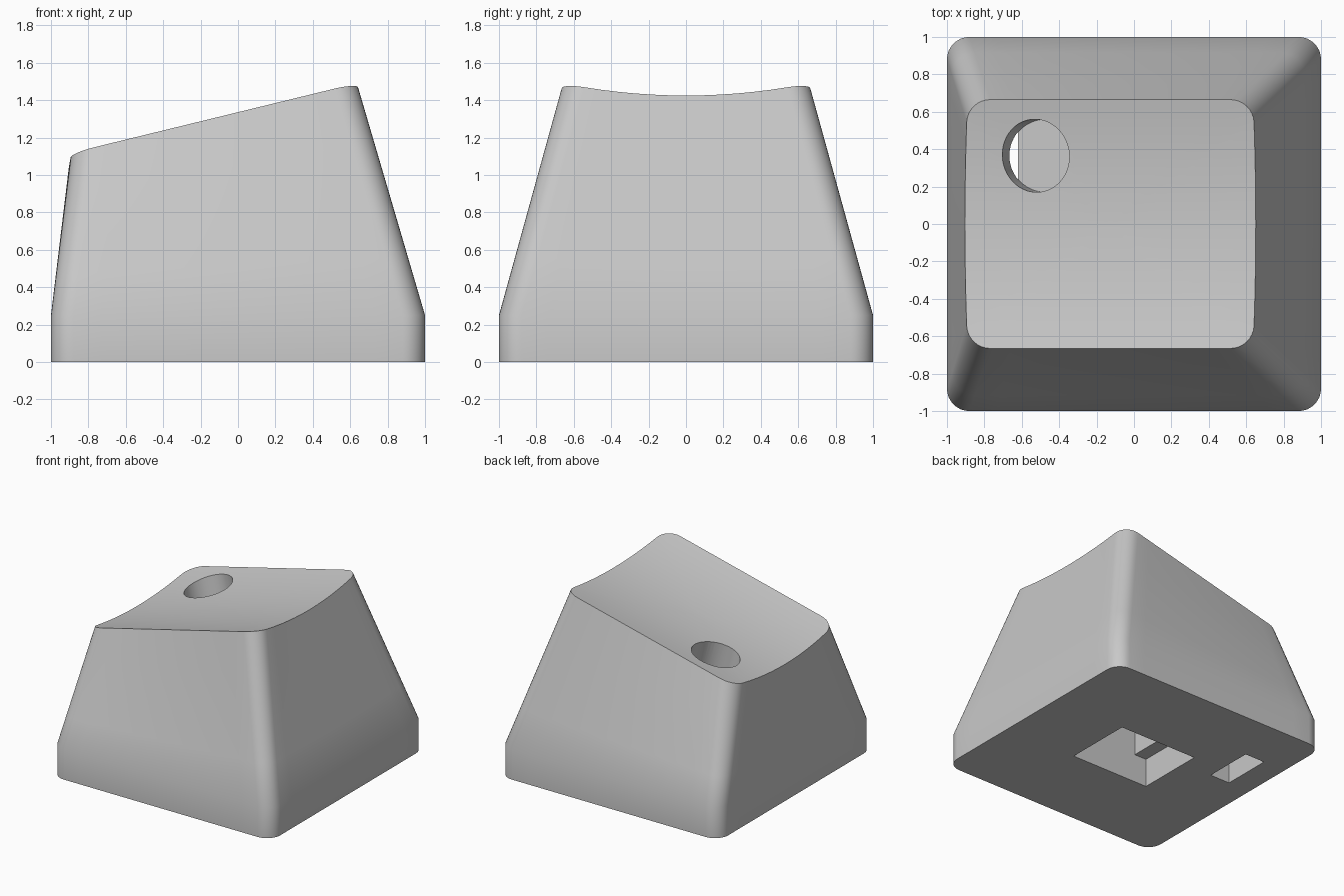
import bpy
import bmesh
from math import sin, cos, pi

if "Cube" in bpy.data.objects:
    bpy.data.objects.remove(bpy.data.objects["Cube"], do_unlink=True)

grey = bpy.data.materials.new("light grey plastic")
grey.use_nodes = True
GREY = (0.58, 0.58, 0.58, 1)
grey.diffuse_color = GREY
grey.node_tree.nodes["Principled BSDF"].inputs["Base Color"].default_value = GREY

SLOPE = 0.244


def top_z(x, y):
    """Sloping top, dished across its depth."""
    return 1.266 + SLOPE * x + 0.158 * y * y


def rounded_rect(x0, x1, y0, y1, r, arc=8, side=12):
    """Outline with rounded corners and evenly divided sides."""
    corners = [(x1 - r, y1 - r), (x0 + r, y1 - r), (x0 + r, y0 + r), (x1 - r, y0 + r)]
    pts = []
    for i, (cx, cy) in enumerate(corners):
        for k in range(arc + 1):
            a = (i + k / arc) * pi / 2
            pts.append((cx + r * cos(a), cy + r * sin(a)))
        nx, ny = corners[(i + 1) % 4]
        a = (i + 1) * pi / 2
        ex, ey = nx + r * cos(a), ny + r * sin(a)
        sx, sy = pts[-1]
        for k in range(1, side):
            t = k / side
            pts.append((sx + (ex - sx) * t, sy + (ey - sy) * t))
    return pts


def loft(name, rings):
    """Closed solid through matching rings of points."""
    bm = bmesh.new()
    loops = [[bm.verts.new(p) for p in ring] for ring in rings]
    for a, b in zip(loops, loops[1:]):
        for i in range(len(a)):
            j = (i + 1) % len(a)
            bm.faces.new((a[i], a[j], b[j], b[i]))
    bm.faces.new(loops[0][::-1])
    bm.faces.new(loops[-1])
    bmesh.ops.recalc_face_normals(bm, faces=bm.faces)
    mesh = bpy.data.meshes.new(name)
    bm.to_mesh(mesh)
    bm.free()
    mesh.materials.append(grey)
    obj = bpy.data.objects.new(name, mesh)
    bpy.context.collection.objects.link(obj)
    return obj


# Body: upright skirt, tapered walls, dished top
base = rounded_rect(-1, 1, -1, 1, 0.12)
rim = []
for x, y in rounded_rect(-0.89, 0.637, -0.665, 0.665, 0.12):
    bow = 0.014 * (1 - (y / 0.665) ** 2)
    if x > 0.5:
        x += bow * (x - 0.5) / 0.137
    elif x < -0.77:
        x += bow * (x + 0.77) / 0.12
    rim.append((x, y, top_z(x, y)))

rings = [[(x, y, 0) for x, y in base]]
WALL_STEPS = 4
for s in range(WALL_STEPS + 1):
    t = s / WALL_STEPS
    rings.append([(bx + (x - bx) * t, by + (y - by) * t, 0.25 + (z - 0.25) * t)
                  for (bx, by), (x, y, z) in zip(base, rim)])
MID = -0.125
for k in (0.9, 0.75, 0.6, 0.45, 0.3, 0.15, 0.03):
    ring = []
    for x, y, _ in rim:
        px, py = MID + (x - MID) * k, y * k
        ring.append((px, py, top_z(px, py)))
    rings.append(ring)
body = loft("key_body", rings)


# Cutters: leaning round window, slot below it, stepped socket underneath
def circle_ring(z):
    cx = -0.525 + (1.159 - z) * SLOPE
    return [(cx + 0.19 * cos(2 * pi * i / 48), 0.365 + 0.195 * sin(2 * pi * i / 48), z)
            for i in range(48)]


def box_ring(x0, x1, y0, y1, z):
    return [(x0, y0, z), (x1, y0, z), (x1, y1, z), (x0, y1, z)]


half = [(0.355, -0.1), (0.355, 0.235), (0.245, 0.235), (0.245, 0.6)]
socket = half + [(-x, z) for x, z in reversed(half)]

cutters = [
    loft("window_cutter", [circle_ring(0.95), circle_ring(1.4)]),
    loft("slot_cutter", [box_ring(-0.80, -0.62, 0.16, 0.57, z) for z in (-0.1, 0.96)]),
    loft("socket_cutter", [[(x, y, z) for x, z in socket] for y in (-0.283, 0.283)]),
]

bpy.ops.object.select_all(action='DESELECT')
body.select_set(True)
bpy.context.view_layer.objects.active = body
for cutter in cutters:
    cutter.hide_render = True
    mod = body.modifiers.new(cutter.name, 'BOOLEAN')
    mod.operation = 'DIFFERENCE'
    mod.solver = 'EXACT'
    mod.object = cutter
    bpy.ops.object.modifier_apply(modifier=mod.name)
    bpy.data.objects.remove(cutter, do_unlink=True)

bpy.ops.object.shade_smooth_by_angle(angle=pi / 6)
